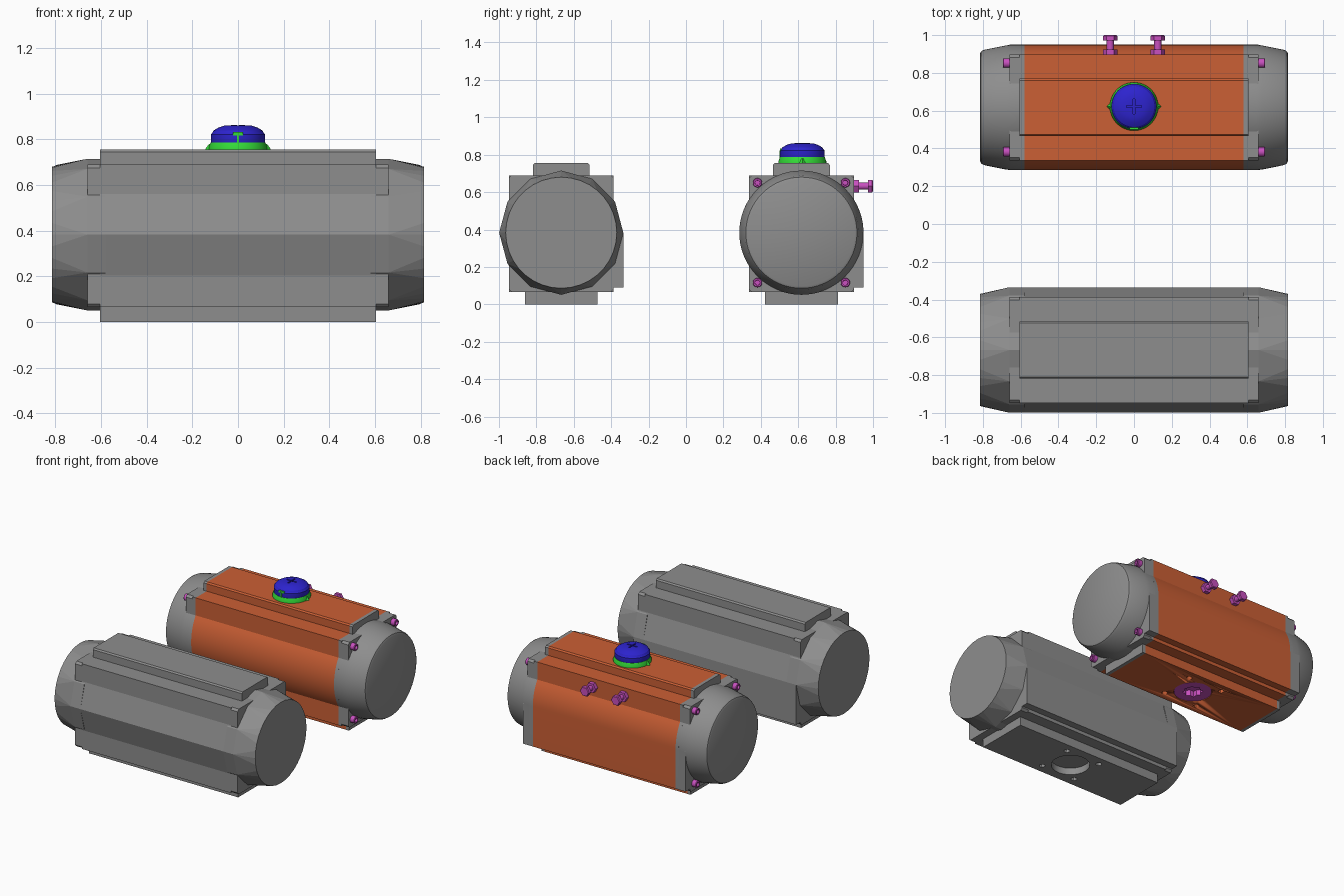
import bpy, bmesh, math
from mathutils import Matrix, Vector

cube = bpy.data.objects.get("Cube")
if cube:
    bpy.data.objects.remove(cube, do_unlink=True)


def material(name, rgb):
    m = bpy.data.materials.new(name)
    m.use_nodes = True
    m.diffuse_color = (*rgb, 1)
    m.node_tree.nodes["Principled BSDF"].inputs["Base Color"].default_value = (*rgb, 1)
    return m


GREY = material("grey metal", (0.27, 0.27, 0.27))
ORANGE = material("orange paint", (0.60, 0.115, 0.035))
BLUE = material("blue plastic", (0.026, 0.017, 0.62))
GREEN = material("green plastic", (0.035, 0.72, 0.04))
MAGENTA = material("magenta steel", (0.58, 0.08, 0.52))

REAR_Y, FRONT_Y, MID_Z, R = 0.617, -0.667, 0.383, 0.332
R_END, X_BODY, X_PLATE, X_FLANGE, X_END = 0.297, 0.58, 0.605, 0.66, 0.815
ALONG = {"x": Matrix.Rotation(math.pi / 2, 4, "Y"), "-x": Matrix.Rotation(-math.pi / 2, 4, "Y"),
         "y": Matrix.Rotation(-math.pi / 2, 4, "X"), "z": Matrix.Identity(4)}


def finish(name, bm, mat, smooth=False):
    bmesh.ops.recalc_face_normals(bm, faces=bm.faces)
    me = bpy.data.meshes.new(name)
    bm.to_mesh(me)
    bm.free()
    me.materials.append(mat)
    ob = bpy.data.objects.new(name, me)
    bpy.context.collection.objects.link(ob)
    if smooth:
        select(ob)
        bpy.ops.object.shade_smooth_by_angle(angle=math.radians(30))
    return ob


def select(ob):
    bpy.ops.object.select_all(action="DESELECT")
    ob.select_set(True)
    bpy.context.view_layer.objects.active = ob


def lathe(name, profile, sides, loc, mat, axis="z", smooth=True):
    """Turn (radius, height) points about an axis and close both ends."""
    bm = bmesh.new()
    place = Matrix.Translation(loc) @ ALONG[axis]
    rings = []
    for r, h in profile:
        turn = [2 * math.pi * i / sides for i in range(sides)]
        rings.append([bm.verts.new(place @ Vector((r * math.cos(a), r * math.sin(a), h))) for a in turn])
    for a, b in zip(rings, rings[1:]):
        for i in range(sides):
            j = (i + 1) % sides
            bm.faces.new((a[i], a[j], b[j], b[i]))
    bm.faces.new(rings[0])
    bm.faces.new(rings[-1])
    return finish(name, bm, mat, smooth)


def box(name, size, loc, mat, turn=0):
    bm = bmesh.new()
    m = Matrix.Translation(loc) @ Matrix.Rotation(turn, 4, "Z") @ Matrix.Diagonal((*size, 1))
    bmesh.ops.create_cube(bm, size=1, matrix=m)
    return finish(name, bm, mat)


def extrude(name, outline, x0, x1, cy, mat, smooth=False):
    bm = bmesh.new()
    face = bm.faces.new([bm.verts.new((x0, cy + y, z)) for y, z in outline])
    new = bmesh.ops.extrude_face_region(bm, geom=[face])["geom"]
    bmesh.ops.translate(bm, vec=(x1 - x0, 0, 0), verts=[v for v in new if isinstance(v, bmesh.types.BMVert)])
    return finish(name, bm, mat, smooth)


def cut(ob, cutters):
    for c in cutters:
        c.hide_render = True
        mod = ob.modifiers.new("cut", "BOOLEAN")
        mod.operation, mod.solver, mod.object = "DIFFERENCE", "EXACT", c
        select(ob)
        bpy.ops.object.modifier_apply(modifier=mod.name)
        bpy.data.objects.remove(c, do_unlink=True)


def section(steps, plate=True):
    """Housing cross-section: bulged sides, mounting base, top plate and port step."""
    s, low, high = 0.28, 0.065, 0.69
    bulge = math.acos(s / R)
    arc = [-bulge + 2 * bulge * i / steps for i in range(steps + 1)]
    pts = [(0.195, 0), (0.195, low)] if plate else []
    pts += [(s, low), (s, 0.09), (R, 0.09)]
    pts += [(R * math.cos(a), MID_Z + R * math.sin(a)) for a in arc if a > -0.01]
    pts += [(s, high)]
    if plate:
        pts += [(0.152, high), (0.152, 0.745), (0.143, 0.755), (-0.143, 0.755), (-0.152, 0.745), (-0.152, high)]
    pts += [(-s, high)]
    pts += [(-R * math.cos(a), MID_Z + R * math.sin(a)) for a in reversed(arc)]
    pts += [(-s, low)]
    if plate:
        pts += [(-0.195, low), (-0.195, 0)]
    return pts


def flange_outline():
    s, low, high, c = 0.28, 0.065, 0.69, 0.015
    return [(s - c, low), (s, low + c), (s, 0.09), (R, 0.09), (R, MID_Z), (s, MID_Z + 0.178),
            (s, high - c), (s - c, high), (c - s, high), (-s, high - c), (-s, low + c), (c - s, low)]


def faceted_cap(name, side):
    """Coarse outer ring tapering to a round end disc."""
    bm = bmesh.new()
    for r, x, n in ((R, X_BODY, 12), (R, X_FLANGE, 12), (R_END, X_END, 36)):
        for i in range(n):
            a = 2 * math.pi * i / n
            bm.verts.new((side * x, FRONT_Y + r * math.cos(a), MID_Z + r * math.sin(a)))
    bmesh.ops.convex_hull(bm, input=bm.verts)
    bmesh.ops.dissolve_limit(bm, angle_limit=0.01, verts=bm.verts, edges=bm.edges)
    finish(name, bm, GREY)


def actuator(label, cy, steps, mat, smooth):
    body = extrude(label + "_body", section(steps), -X_BODY, X_BODY, cy, mat, smooth)
    # bore and mounting holes in the underside
    holes = [lathe("bore_cutter", [(0.13, -0.05), (0.13, 0.05)], 32, (0, cy, 0), mat)]
    holes += [lathe("hole_cutter", [(0.02, -0.04), (0.02, 0.04)], 12, (x, cy + y, 0), mat)
              for x in (-0.14, 0.14) for y in (-0.13, 0.13)]
    cut(body, holes)
    for side, word in ((1, "left"), (-1, "right")):
        name = f"{label}_{word}"
        extrude(name + "_end_plate", section(steps), side * X_BODY, side * X_PLATE, cy, GREY, smooth)
        extrude(name + "_flange", flange_outline(), side * X_PLATE, side * X_FLANGE, cy, GREY)
        if smooth:
            profile = [(R, X_BODY), (R, X_FLANGE - 0.01), (R - 0.004, X_FLANGE + 0.02),
                       (R_END + 0.008, X_END - 0.02), (R_END, X_END - 0.006), (R_END - 0.012, X_END)]
            lathe(name + "_cap", profile, 64, (0, cy, MID_Z), GREY, "x" if side > 0 else "-x")
        else:
            faceted_cap(name + "_cap", side)


actuator("front_actuator", FRONT_Y, 2, GREY, False)
actuator("rear_actuator", REAR_Y, 16, ORANGE, True)

# corner screws with hex sockets
for axis, side in (("x", 1), ("-x", -1)):
    for dy in (-0.235, 0.235):
        for dz in (-0.267, 0.267):
            lathe("cap_screw", [(0.025, -0.01), (0.025, 0.03), (0.022, 0.034), (0.014, 0.034), (0.013, 0.012)],
                  18, (side * X_FLANGE, REAR_Y + dy, MID_Z + dz), MAGENTA, axis)

# stop bolts with lock nuts on the back
for x in (-0.126, 0.126):
    spot = (x, 0.895, 0.632)
    lathe("stop_bolt_nut", [(0.038, -0.02), (0.038, 0.03)], 6, spot, MAGENTA, "y", False)
    lathe("stop_bolt_shank", [(0.019, 0), (0.019, 0.09)], 18, spot, MAGENTA, "y")
    lathe("stop_bolt_head", [(0.038, 0.077), (0.038, 0.099), (0.033, 0.105)], 6, spot, MAGENTA, "y", False)

# drive shaft end with star socket
shaft = lathe("drive_shaft", [(0.128, 0.003), (0.128, 0.06)], 32, (0, REAR_Y, 0), MAGENTA)
cut(shaft, [box("socket_cutter", (0.1, 0.1, 0.1), (0, REAR_Y, -0.005), MAGENTA, t) for t in (0, math.pi / 4)])

# position indicator: ring, ears, knob and pointer
KNOB_Y = 0.622
lathe("indicator_ring", [(0.128, 0.75), (0.128, 0.765), (0.12, 0.787)], 48, (0, KNOB_Y, 0), GREEN)
for side in (-1, 1):
    lathe("indicator_ear", [(0.03, 0.75), (0.027, 0.76), (0.012, 0.78)], 4, (side * 0.115, KNOB_Y, 0), GREEN, "z", False)
knob = lathe("indicator_knob", [(0.116, 0.78), (0.119, 0.79), (0.119, 0.822), (0.113, 0.828), (0.108, 0.838),
                                (0.085, 0.852), (0.06, 0.86), (0.03, 0.862)], 48, (0, KNOB_Y, 0), BLUE)
cut(knob, [box("slot_cutter", s, (0, KNOB_Y, 0.862), BLUE) for s in ((0.08, 0.01, 0.03), (0.01, 0.08, 0.03))])
box("pointer_stem", (0.008, 0.008, 0.04), (0, KNOB_Y - 0.118, 0.803), GREEN)
box("pointer_bar", (0.045, 0.009, 0.014), (0, KNOB_Y - 0.116, 0.825), GREEN)
